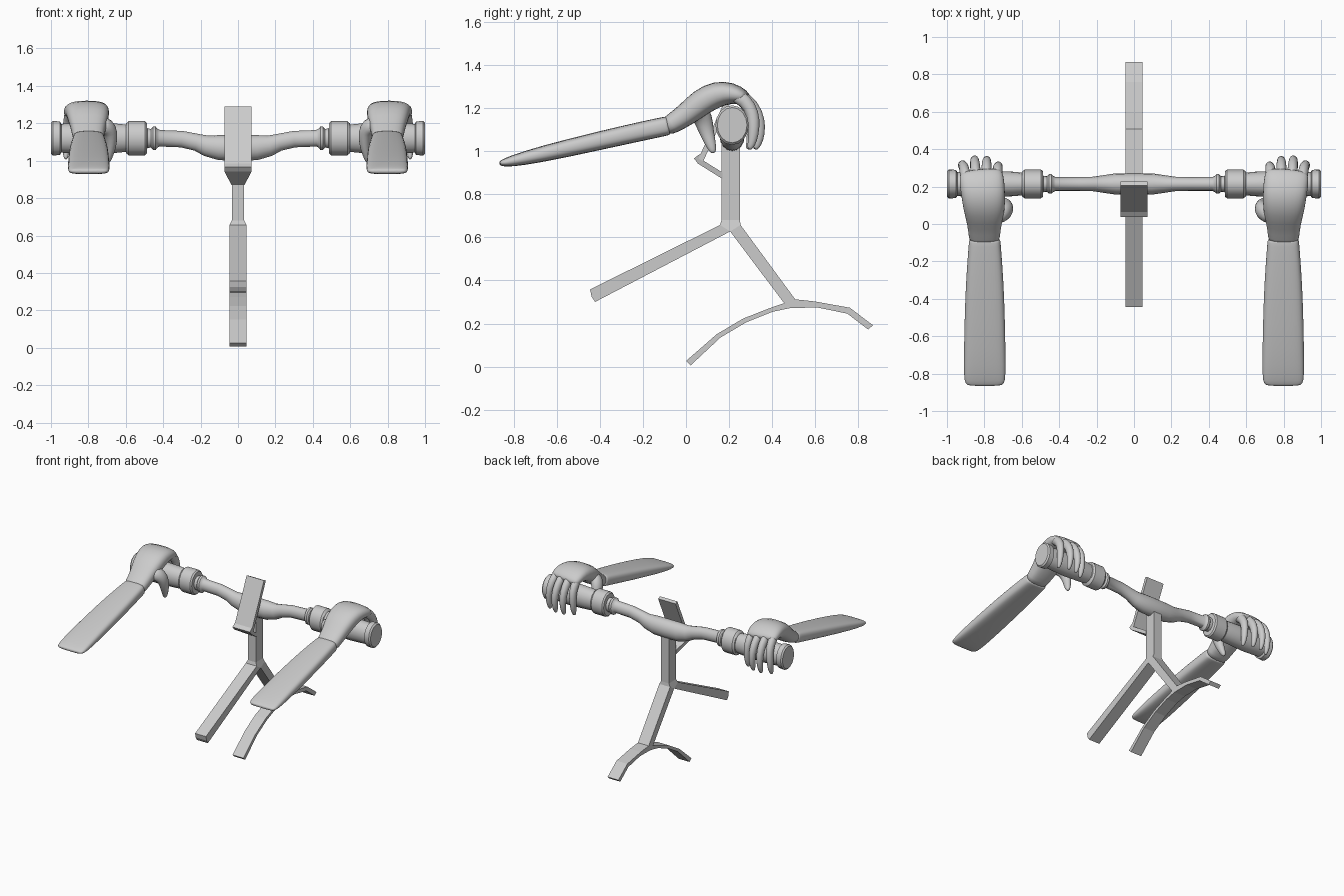
import bpy, bmesh
from math import cos, sin, pi, copysign
from mathutils import Vector

if "Cube" in bpy.data.objects:
    bpy.data.objects.remove(bpy.data.objects["Cube"])


def make_object(name, bm, mirror=False, subsurf=0):
    bmesh.ops.recalc_face_normals(bm, faces=bm.faces)
    mesh = bpy.data.meshes.new(name)
    bm.to_mesh(mesh)
    bm.free()
    ob = bpy.data.objects.new(name, mesh)
    bpy.context.collection.objects.link(ob)
    if subsurf:
        ob.modifiers.new("Smooth", 'SUBSURF').levels = subsurf
        ob.modifiers["Smooth"].render_levels = subsurf
    if mirror:
        ob.modifiers.new("Mirror", 'MIRROR').use_mirror_merge = False
    return ob


def loft(bm, rings, axis=(1, 0, 0), sides=14, power=1.0):
    """Skin rings of (centre, radius along axis, radius across) along a path."""
    axis = Vector(axis)
    centres = [Vector(r[0]) for r in rings]
    loops = []
    for i, (_, ra, rb) in enumerate(rings):
        t = (centres[min(i + 1, len(rings) - 1)] - centres[max(i - 1, 0)]).normalized()
        u = (axis - t * axis.dot(t)).normalized()
        v = t.cross(u)
        loop = []
        for k in range(sides):
            c, s = cos(2 * pi * k / sides), sin(2 * pi * k / sides)
            c, s = (copysign(abs(w) ** power, w) for w in (c, s))
            loop.append(bm.verts.new(centres[i] + u * (ra * c) + v * (rb * s)))
        loops.append(loop)
    for a, b in zip(loops, loops[1:]):
        for k in range(sides):
            j = (k + 1) % sides
            bm.faces.new((a[k], a[j], b[j], b[k]))
    bm.faces.new(loops[0])
    bm.faces.new(loops[-1])


def prism(name, points):
    """Side outline of (y, z, half width) made solid across x."""
    bm = bmesh.new()
    left = [bm.verts.new((-w, y, z)) for y, z, w in points]
    right = [bm.verts.new((w, y, z)) for y, z, w in points]
    bm.faces.new(left)
    bm.faces.new(right)
    for i in range(len(points)):
        j = (i + 1) % len(points)
        bm.faces.new((left[i], left[j], right[j], right[i]))
    return make_object(name, bm)


def flat(points, w):
    return [(y, z, w) for y, z in points]


# Handlebar with grips, collars and end caps: (x, z, half height)
half = [(0.0, 1.068, .069), (.10, 1.07, .067), (.17, 1.08, .055), (.22, 1.098, .046),
        (.30, 1.115, .044), (.42, 1.12, .044), (.432, 1.12, .052), (.44, 1.12, .062),
        (.455, 1.12, .062), (.465, 1.12, .05), (.485, 1.12, .052), (.487, 1.12, .082),
        (.497, 1.12, .091), (.585, 1.12, .091), (.598, 1.12, .08), (.60, 1.12, .073),
        (.65, 1.12, .078), (.80, 1.12, .084), (.93, 1.12, .078), (.945, 1.12, .076),
        (.952, 1.12, .09), (.99, 1.12, .092), (1.0, 1.12, .082)]
profile = [(-x, z, r) for x, z, r in half[:0:-1]] + half
bm = bmesh.new()
loft(bm, [((x, .214, z), r * .84, r) for x, z, r in profile], axis=(0, 1, 0), sides=16)
bar = make_object("handlebar", bm)
bpy.context.view_layer.objects.active = bar
bar.select_set(True)
bpy.ops.object.shade_smooth_by_angle(angle=.6)
bar.select_set(False)

# Stem and frame tubes
prism("stem", [(.165, 1.06, .033), (.25, 1.06, .033), (.25, .68, .033), (.165, .68, .033)])
prism("stem_foot", [(.165, .68, .033), (.25, .68, .033), (.253, .657, .045),
                    (.205, .627, .045), (.158, .657, .045)])
prism("rear_frame_tube", flat([(.158, .657), (-.445, .358), (-.438, .325), (-.422, .30), (.205, .627)], .045))
prism("fork_tube", flat([(.205, .627), (.253, .657), (.508, .31), (.468, .277)], .045))

# Curved lower strip
upper = [(0, .026), (.142, .15), (.265, .223), (.39, .272), (.508, .312), (.60, .302), (.76, .273), (.867, .192)]
lower = [(.845, .172), (.748, .246), (.61, .274), (.485, .272), (.40, .254), (.28, .206), (.16, .135), (.022, .006)]
prism("curved_fender", flat(upper + lower, .045))

# Tilted display plate and tapered bracket
prism("display_plate", flat([(.058, .965), (.08, .952), (.228, 1.28), (.206, 1.29)], .072))
prism("display_bracket", [(.037, .966, .072), (.063, .985, .072), (.078, .957, .072),
                          (.17, .90, .035), (.17, .87, .035), (.055, .942, .072)])

# Forearms
bm = bmesh.new()
arm = [(-.866, .942, .085, .008), (-.855, .944, .105, .015), (-.82, .95, .113, .025),
       (-.68, .983, .113, .039), (-.38, 1.053, .106, .044), (-.20, 1.093, .094, .045),
       (-.10, 1.114, .086, .045), (-.085, 1.117, .084, .044), (-.08, 1.118, .078, .039)]
loft(bm, [((.798, y, z), rx, rz) for y, z, rx, rz in arm], sides=16, power=.6)
make_object("forearm", bm, True, 1).data.shade_smooth()

# Hands: palm, four curled fingers and thumb
bm = bmesh.new()
palm = [(.798, -.10, 1.108, .078, .04), (.80, -.07, 1.123, .085, .047), (.80, 0, 1.167, .092, .054),
        (.80, .07, 1.228, .112, .064), (.805, .145, 1.266, .118, .063),
        (.812, .215, 1.27, .122, .051), (.818, .27, 1.248, .118, .036), (.82, .285, 1.237, .10, .022)]
loft(bm, [((x, y, z), rx, rz) for x, y, z, rx, rz in palm], sides=16, power=.75)
curl = [(.21, 1.265, .036), (.285, 1.238, .035), (.33, 1.175, .032),
        (.344, 1.11, .028), (.338, 1.05, .023), (.325, 1.015, .015), (.322, 1.008, .006)]
for base, tip, back in ((.735, .724, .035), (.79, .787, .003), (.845, .853, 0), (.895, .92, .028)):
    rings = []
    for i, (y, z, r) in enumerate(curl):
        f = min(i / 3, 1)
        rings.append(((base + (tip - base) * f, y - back * f, z), r * .85, r))
    loft(bm, rings, sides=10)
thumb = [(.735, .02, 1.20, .04), (.70, .06, 1.185, .055), (.68, .08, 1.15, .048), (.676, .095, 1.09, .036),
         (.685, .112, 1.04, .028), (.693, .125, 1.0, .018), (.695, .128, .99, .007)]
loft(bm, [((x, y, z), r * .85, r) for x, y, z, r in thumb], sides=10)
make_object("hand", bm, True, 1).data.shade_smooth()
